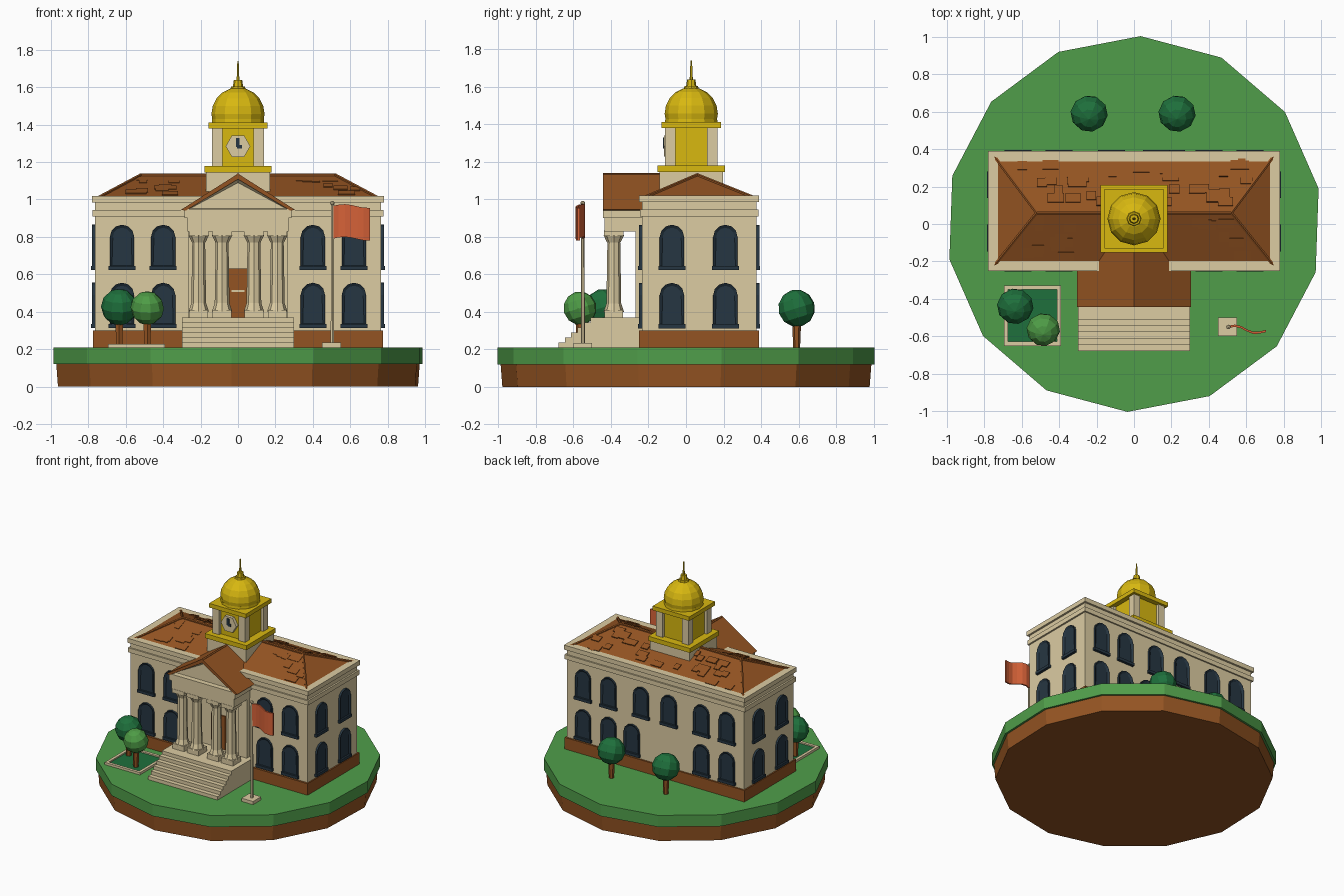
import bpy, bmesh, math, random
from math import radians, sin, cos, pi
from mathutils import Matrix, Vector

if "Cube" in bpy.data.objects:
    bpy.data.objects.remove(bpy.data.objects["Cube"])
random.seed(4)


def material(name, *rgb):
    """Flat colour from 0-255 screen values, stored as linear."""
    col = [((c / 255 + 0.055) / 1.055) ** 2.4 for c in rgb] + [1]
    m = bpy.data.materials.new(name)
    m.use_nodes = True
    m.diffuse_color = col
    m.node_tree.nodes["Principled BSDF"].inputs["Base Color"].default_value = col
    return m


GRASS = material("grass green", 80, 158, 74)
BROWN = material("earth brown", 148, 84, 34)
CREAM = material("cream stone", 220, 204, 162)
GOLD = material("gold", 216, 184, 16)
NAVY = material("dark window", 38, 54, 66)
LEAF = material("dark leaf green", 30, 112, 60)
LIGHT = material("light leaf green", 78, 156, 70)
FLAG = material("flag orange", 214, 98, 56)


def finish(name, bm, mat, matrix=None):
    bmesh.ops.recalc_face_normals(bm, faces=bm.faces)
    if matrix:
        bm.transform(matrix)
    mesh = bpy.data.meshes.new(name)
    bm.to_mesh(mesh)
    bm.free()
    mesh.materials.append(mat)
    ob = bpy.data.objects.new(name, mesh)
    bpy.context.collection.objects.link(ob)
    return ob


def box(name, mat, x0, x1, y0, y1, z0, z1):
    bm = bmesh.new()
    bmesh.ops.create_cube(bm, size=1)
    m = Matrix.Translation(((x0 + x1) / 2, (y0 + y1) / 2, (z0 + z1) / 2))
    return finish(name, bm, mat, m @ Matrix.Diagonal((x1 - x0, y1 - y0, z1 - z0, 1)))


def block(name, mat, cx, cy, half, z0, z1):
    return box(name, mat, cx - half, cx + half, cy - half, cy + half, z0, z1)


def cyl(name, mat, x, y, z0, z1, r0, r1, sides=8, turn=0):
    bm = bmesh.new()
    bmesh.ops.create_cone(bm, cap_ends=True, segments=sides, radius1=r0, radius2=r1, depth=z1 - z0)
    m = Matrix.Translation((x, y, (z0 + z1) / 2)) @ Matrix.Rotation(radians(turn), 4, "Z")
    return finish(name, bm, mat, m)


def prism(name, mat, pts, y0, y1, matrix=None, inset=0, push=0):
    """Extrude an x-z outline along y, with an optional recessed front face."""
    bm = bmesh.new()
    front = bm.faces.new([bm.verts.new((x, y0, z)) for x, z in pts])
    back = bmesh.ops.extrude_face_region(bm, geom=[front])["geom"]
    moved = [v for v in back if isinstance(v, bmesh.types.BMVert)]
    bmesh.ops.translate(bm, verts=moved, vec=(0, y1 - y0, 0))
    if not front.is_valid:
        front = min(bm.faces, key=lambda f: f.calc_center_median().y)
    bmesh.ops.recalc_face_normals(bm, faces=bm.faces)
    if inset:
        bmesh.ops.inset_region(bm, faces=[front], thickness=inset)
        bmesh.ops.translate(bm, verts=front.verts, vec=(0, push, 0))
    return finish(name, bm, mat, matrix)


def ball(name, mat, x, y, z, r, seg=10, rings=6):
    bm = bmesh.new()
    bmesh.ops.create_uvsphere(bm, u_segments=seg, v_segments=rings, radius=r)
    tilt = Matrix.Rotation(0.3, 4, "X") @ Matrix.Rotation(0.2, 4, "Z")
    return finish(name, bm, mat, Matrix.Translation((x, y, z)) @ tilt)


def rod(name, mat, a, b, r):
    a, b = Vector(a), Vector(b)
    bm = bmesh.new()
    bmesh.ops.create_cone(bm, cap_ends=True, segments=6, radius1=r, radius2=r, depth=(b - a).length)
    rot = (b - a).to_track_quat("Z", "Y").to_matrix().to_4x4()
    return finish(name, bm, mat, Matrix.Translation((a + b) / 2) @ rot)


# Round island
cyl("earth_base", BROWN, 0, 0, 0, 0.13, 0.98, 0.99, 14, -2)
cyl("lawn", GRASS, 0, 0, 0.12, 0.21, 1.005, 1.005, 14, -2)

# Main hall: plinth, walls and two cornice bands
Y0, Y1, CY = -0.235, 0.375, 0.07
box("plinth", BROWN, -0.775, 0.775, -0.25, 0.388, 0.2, 0.3)
box("hall_walls", CREAM, -0.765, 0.765, Y0, Y1, 0.3, 1.0)
box("lower_cornice", CREAM, -0.778, 0.778, -0.246, 0.386, 0.91, 0.945)
box("upper_cornice", CREAM, -0.78, 0.78, -0.25, 0.39, 0.985, 1.02)

# Hipped roof with ridge and hip caps
RX, RY, EX, EY, EAVE, TOP = 0.52, 0.06, 0.745, 0.29, 1.01, 1.13
bm = bmesh.new()
low = [bm.verts.new((sx * EX, CY + sy * EY, EAVE)) for sx, sy in ((-1, -1), (1, -1), (1, 1), (-1, 1))]
left, right = [bm.verts.new((s * RX, RY, TOP)) for s in (-1, 1)]
for f in ((low[0], low[1], right, left), (low[2], low[3], left, right),
          (low[1], low[2], right), (low[3], low[0], left), low):
    bm.faces.new(f)
finish("hall_roof", bm, BROWN)
rod("roof_ridge", BROWN, (-RX, RY, TOP), (RX, RY, TOP), 0.01)
for sx in (-1, 1):
    for sy in (-1, 1):
        rod("roof_hip", BROWN, (sx * EX, CY + sy * EY, EAVE), (sx * RX, RY, TOP), 0.01)

# Loose shingles on the two long slopes
for sy in (-1, 1):
    for i in range(34):
        t = random.uniform(0.12, 0.85)
        x = random.uniform(-0.95, 0.95) * (EX + (RX - EX) * t)
        if sy < 0 and abs(x) < 0.34:
            continue
        p = Vector((x, CY + sy * EY * (1 - t), EAVE + (TOP - EAVE) * t))
        bm = bmesh.new()
        bmesh.ops.create_cube(bm, size=1)
        turn = Matrix.Rotation(-sy * math.atan2(TOP - EAVE, EY), 4, "X")
        size = Matrix.Diagonal((random.uniform(0.04, 0.1), 0.05, 0.012, 1))
        finish("shingle", bm, BROWN, Matrix.Translation(p) @ turn @ size)

# Arched windows
ARCH = [(-0.065, 0), (0.065, 0)] + [(0.065 * cos(a * pi / 6), 0.165 + 0.065 * sin(a * pi / 6)) for a in range(7)]


def window(x, y, z, turn):
    m = Matrix.Translation((x, y, z)) @ Matrix.Rotation(radians(turn), 4, "Z")
    prism("window", NAVY, ARCH, -0.016, 0.01, m, 0.016, 0.01)
    prism("window_sill", NAVY, [(-0.072, -0.012), (0.072, -0.012), (0.072, 0.01), (-0.072, 0.01)], -0.02, 0.01, m)


for z in (0.325, 0.635):
    for x in (-0.62, -0.4, 0.4, 0.62):
        window(x, Y0, z, 0)
        window(x, Y1, z, 180)
    for y in (-0.075, 0.21):
        window(0.765, y, z, 90)
        window(-0.765, y, z, -90)
for x, z in ((-0.12, 0.635), (0.12, 0.635), (0.2, 0.325)):
    window(x, Y1, z, 180)

# Front stairs with landing
N, RISE, RUN = 6, 0.16 / 6, 0.034
profile = [(-0.23, 0.2), (-0.68, 0.2)]
for i in range(N):
    z = 0.21 + (i + 1) * RISE
    profile += [(-0.68 + i * RUN, z), (-0.68 + (i + 1) * RUN, z)]
profile += [(-0.23, 0.37)]
prism("front_stairs", CREAM, profile, -0.3, 0.3, Matrix.Rotation(pi / 2, 4, "Z"))

# Portico: door, columns, entablature, pediment and gable roof
box("front_door", BROWN, -0.06, 0.06, -0.245, -0.22, 0.37, 0.63)
box("door_handle", CREAM, -0.035, 0.035, -0.249, -0.24, 0.505, 0.515)
for x in (-0.21, -0.085, 0.085, 0.21):
    cyl("column_shaft", CREAM, x, -0.385, 0.42, 0.79, 0.04, 0.034)
    cyl("column_foot", CREAM, x, -0.385, 0.4, 0.45, 0.055, 0.038)
    block("column_base", CREAM, x, -0.385, 0.05, 0.365, 0.41)
    cyl("column_neck", CREAM, x, -0.385, 0.77, 0.81, 0.036, 0.055)
    block("column_cap", CREAM, x, -0.385, 0.052, 0.805, 0.835)
for s in (-1, 1):
    box("wall_pilaster", CREAM, s * 0.23 - 0.035, s * 0.23 + 0.035, -0.27, -0.22, 0.37, 0.83)
box("entablature", CREAM, -0.27, 0.27, -0.435, -0.22, 0.83, 0.91)
box("entablature_ledge", CREAM, -0.285, 0.285, -0.442, -0.22, 0.9, 0.95)
prism("pediment", CREAM, [(-0.28, 0.945), (0.28, 0.945), (0, 1.115)], -0.425, 0, None, 0.025, 0.02)
prism("portico_roof", BROWN, [(-0.305, 0.945), (-0.28, 0.94), (0, 1.108), (0.28, 0.94), (0.305, 0.945), (0, 1.138)], -0.443, 0.03)
rod("portico_ridge", BROWN, (0, -0.443, 1.13), (0, 0, 1.13), 0.01)

# Clock tower
TY = 0.028
block("tower_base", CREAM, 0, TY, 0.17, 1.0, 1.15)
block("tower_lower_plate", GOLD, 0, TY, 0.18, 1.145, 1.18)
block("tower_body", GOLD, 0, TY, 0.12, 1.17, 1.39)
for sx in (-1, 1):
    for sy in (-1, 1):
        block("tower_post", CREAM, sx * 0.112, TY + sy * 0.112, 0.028, 1.18, 1.385)
block("tower_upper_plate", GOLD, 0, TY, 0.158, 1.38, 1.412)
cyl("dome_collar", GOLD, 0, TY, 1.41, 1.43, 0.14, 0.138, 12)

# Clock on the front of the tower
hexagon = [(0.066 * cos(i * pi / 3), 1.285 + 0.066 * sin(i * pi / 3)) for i in range(6)]
prism("clock_face", CREAM, hexagon, TY - 0.145, TY - 0.115)
box("clock_minute_hand", NAVY, -0.012, 0.008, TY - 0.151, TY - 0.144, 1.28, 1.33)
box("clock_hour_hand", NAVY, -0.005, 0.022, TY - 0.15, TY - 0.144, 1.272, 1.292)

# Dome, lantern and spire
bm = bmesh.new()
bmesh.ops.create_uvsphere(bm, u_segments=12, v_segments=10, radius=0.142)
finish("dome", bm, GOLD, Matrix.Translation((0, TY, 1.457)))
cyl("lantern_foot", GOLD, 0, TY, 1.585, 1.605, 0.042, 0.036)
cyl("lantern", GOLD, 0, TY, 1.6, 1.64, 0.028, 0.022)
cyl("spire", GOLD, 0, TY, 1.63, 1.74, 0.009, 0.004, 6)

# Planter with a low border
box("planter_bed", LEAF, -0.68, -0.4, -0.64, -0.34, 0.2, 0.218)
for y in (-0.64, -0.34):
    box("planter_edge", CREAM, -0.695, -0.39, y - 0.011, y + 0.011, 0.2, 0.228)
for x in (-0.684, -0.401):
    box("planter_edge", CREAM, x - 0.011, x + 0.011, -0.64, -0.34, 0.2, 0.228)

# Trees
for x, y, z, r, mat in ((-0.635, -0.44, 0.425, 0.098, LEAF), (-0.485, -0.565, 0.42, 0.09, LIGHT),
                        (-0.24, 0.59, 0.42, 0.1, LEAF), (0.23, 0.59, 0.42, 0.1, LEAF)):
    cyl("tree_trunk", BROWN, x, y, 0.2, z - r * 0.7, 0.018, 0.024, 6)
    ball("tree_crown", mat, x, y, z, r)

# Flagpole and waving flag
FX, FY = 0.505, -0.55
block("flagpole_base", CREAM, 0.5, FY, 0.05, 0.2, 0.235)
cyl("flagpole", CREAM, FX, FY, 0.23, 0.98, 0.011, 0.008, 6)
ball("flagpole_knob", CREAM, FX, FY, 0.98, 0.013, 6, 4)
bm = bmesh.new()
cols = []
for i in range(7):
    u = i / 6
    wave, y = 0.01 * sin(u * 5), FY - 0.03 * u + 0.012 * sin(u * 7)
    cols.append([bm.verts.new((FX + 0.2 * u, y + d, z + wave)) for d, z in
                 ((-0.006, 0.79), (0.006, 0.79), (0.006, 0.965), (-0.006, 0.965))])
for a, b in zip(cols, cols[1:]):
    for k in range(4):
        bm.faces.new((a[k], a[(k + 1) % 4], b[(k + 1) % 4], b[k]))
bm.faces.new(cols[0])
bm.faces.new(cols[-1])
finish("flag", bm, FLAG)
